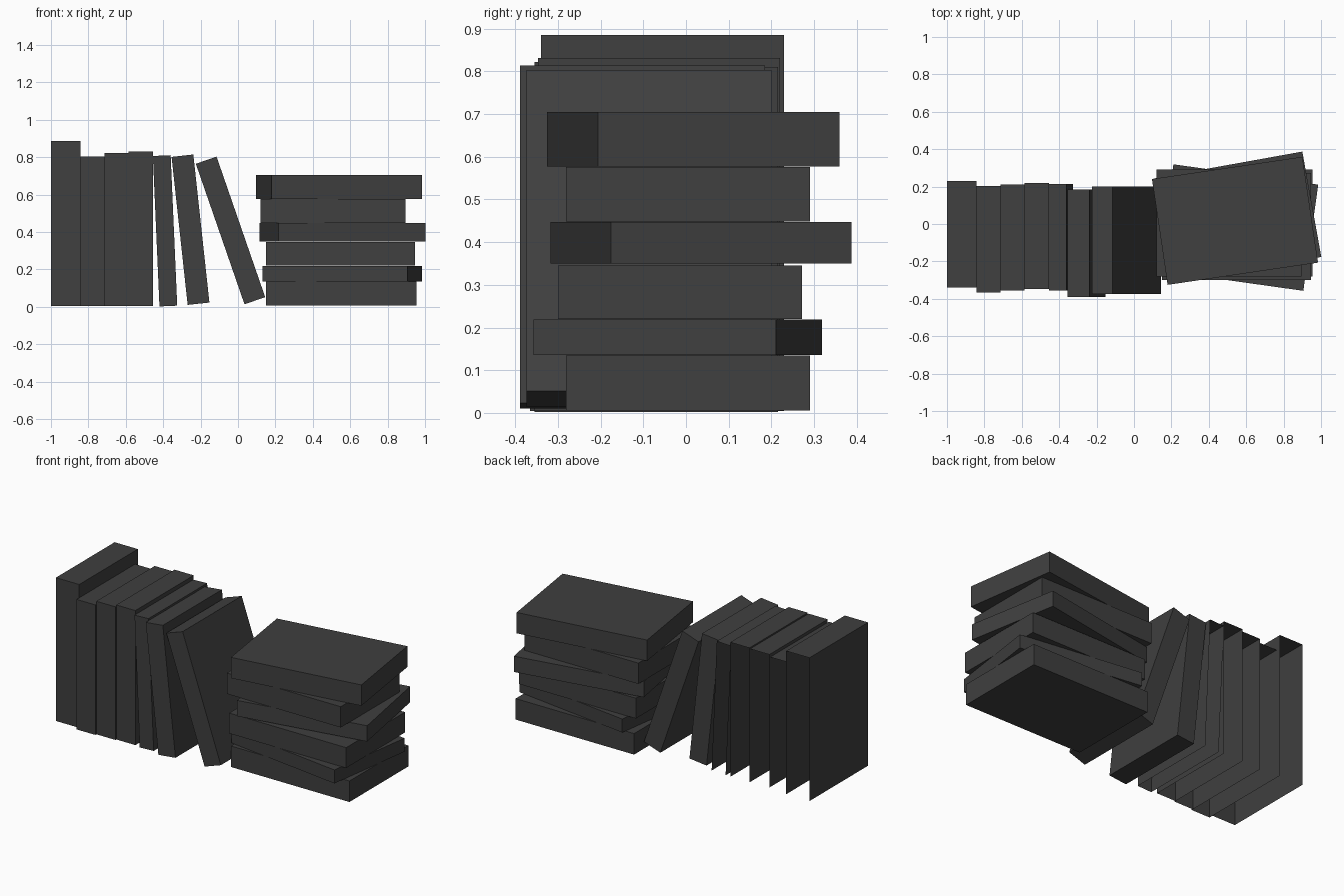
import bpy
import bmesh
from math import radians
from mathutils import Matrix

if "Cube" in bpy.data.objects:
    bpy.data.objects.remove(bpy.data.objects["Cube"], do_unlink=True)

# One charcoal colour for every book
charcoal = bpy.data.materials.new("charcoal")
charcoal.use_nodes = True
colour = (0.05, 0.05, 0.05, 1)
charcoal.diffuse_color = colour
charcoal.node_tree.nodes["Principled BSDF"].inputs["Base Color"].default_value = colour


def book(name, centre, size, axis="Z", degrees=0, open_shell=False):
    """A box-shaped book; an open shell has no back and no underside."""
    bm = bmesh.new()
    bmesh.ops.create_cube(bm, size=1, matrix=Matrix.Diagonal((*size, 1)))
    if open_shell:
        bm.normal_update()
        hidden = [f for f in bm.faces if f.normal.y > 0.5 or f.normal.z < -0.5]
        bmesh.ops.delete(bm, geom=hidden, context="FACES")
    mesh = bpy.data.meshes.new(name)
    bm.to_mesh(mesh)
    bm.free()
    mesh.materials.append(charcoal)
    obj = bpy.data.objects.new(name, mesh)
    obj.matrix_world = Matrix.Translation(centre) @ Matrix.Rotation(radians(degrees), 4, axis)
    bpy.context.collection.objects.link(obj)


# Upright books: left edge, right edge, height, front, back
upright = [
    (-1.0, -0.842, 0.885, -0.34, 0.23),
    (-0.842, -0.715, 0.803, -0.365, 0.203),
    (-0.715, -0.585, 0.822, -0.355, 0.212),
    (-0.585, -0.455, 0.831, -0.347, 0.22),
]
for i, (x0, x1, top, y0, y1) in enumerate(upright, 1):
    book(f"upright_book_{i}", ((x0 + x1) / 2, (y0 + y1) / 2, top / 2 + 0.002),
         (x1 - x0, y1 - y0, top - 0.004), open_shell=True)

# Leaning books: centre, thickness, depth, length, lean
leaning = [
    ((-0.39, -0.07, 0.406), 0.095, 0.57, 0.805, 2.5, True),
    ((-0.254, -0.102, 0.412), 0.117, 0.574, 0.796, 6.2, False),
    ((-0.04, -0.087, 0.408), 0.117, 0.574, 0.795, 19.1, False),
]
for i, (centre, thick, depth, length, lean, shell) in enumerate(leaning, 1):
    book(f"leaning_book_{i}", centre, (thick, depth, length), "Y", -lean, shell)

# Stacked books, bottom to top: centre x, y, width, depth, bottom, top, turn
stacked = [
    (0.552, 0.005, 0.805, 0.572, 0.006, 0.135, 0),
    (0.558, -0.019, 0.782, 0.573, 0.136, 0.219, -8),
    (0.548, -0.014, 0.795, 0.572, 0.220, 0.345, 0),
    (0.558, 0.035, 0.798, 0.572, 0.350, 0.447, 10.2),
    (0.508, 0.005, 0.775, 0.572, 0.448, 0.576, 0),
    (0.540, 0.017, 0.813, 0.572, 0.577, 0.705, 8.4),
]
for i, (x, y, width, depth, z0, z1, turn) in enumerate(stacked, 1):
    book(f"stacked_book_{i}", (x, y, (z0 + z1) / 2), (width, depth, z1 - z0), "Z", turn)
